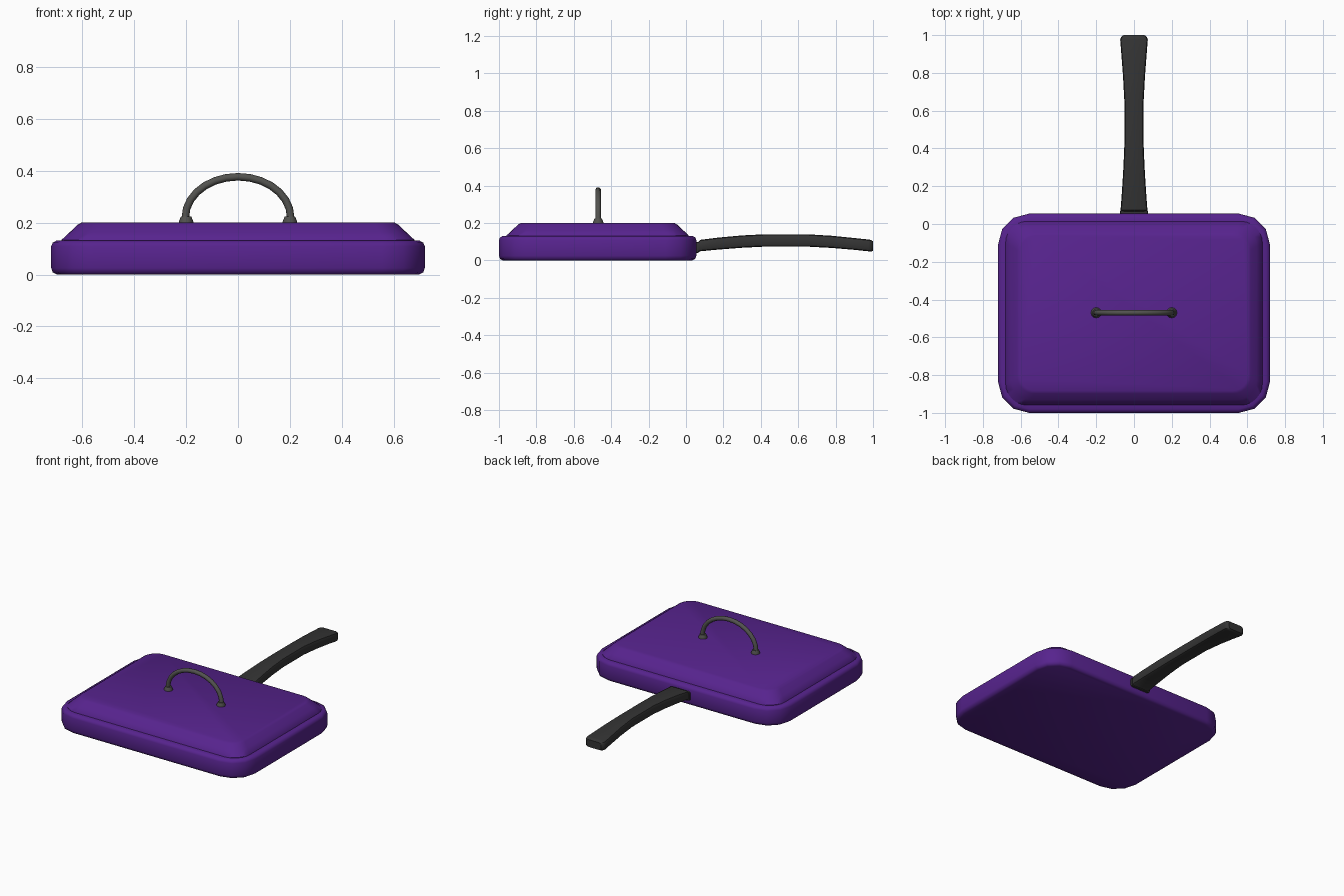
import bpy, bmesh, math
from mathutils import Vector

if "Cube" in bpy.data.objects:
    bpy.data.objects.remove(bpy.data.objects["Cube"])

CY = -0.4725  # centre of the pan along y


def material(name, rgb):
    m = bpy.data.materials.new(name)
    m.diffuse_color = (*rgb, 1)
    m.use_nodes = True
    m.node_tree.nodes["Principled BSDF"].inputs["Base Color"].default_value = m.diffuse_color
    return m


PURPLE = material("purple enamel", (0.095, 0.017, 0.27))
BLACK = material("black grip", (0.034, 0.034, 0.034))
GREY = material("grey metal", (0.085, 0.085, 0.078))


def rounded_rect(hx, hy, r, n):
    """Outline of a rectangle with n segments on each rounded corner."""
    pts = []
    for k, (sx, sy) in enumerate([(1, 1), (-1, 1), (-1, -1), (1, -1)]):
        for i in range(n + 1):
            a = math.pi / 2 * (k + i / n)
            pts.append((sx * (hx - r) + r * math.cos(a), sy * (hy - r) + r * math.sin(a)))
    return pts


def skin(name, rings, mat, angle=35):
    """Closed surface through a list of matching rings, capped at both ends."""
    bm = bmesh.new()
    loops = [[bm.verts.new(p) for p in ring] for ring in rings]
    for a, b in zip(loops, loops[1:]):
        for i in range(len(a)):
            j = (i + 1) % len(a)
            bm.faces.new((a[i], a[j], b[j], b[i]))
    bm.faces.new(loops[0][::-1])
    bm.faces.new(loops[-1])
    bmesh.ops.recalc_face_normals(bm, faces=bm.faces)
    me = bpy.data.meshes.new(name)
    bm.to_mesh(me)
    bm.free()
    me.materials.append(mat)
    ob = bpy.data.objects.new(name, me)
    bpy.context.collection.objects.link(ob)
    bpy.ops.object.select_all(action='DESELECT')
    ob.select_set(True)
    bpy.context.view_layer.objects.active = ob
    bpy.ops.object.shade_smooth_by_angle(angle=math.radians(angle))
    return ob


def level(hx, hy, r, z, n):
    return [(x, y + CY, z) for x, y in rounded_rect(hx, hy, r, n)]


# pan: outer wall, rim and hollow inside (inset from the full outline, height)
pan = [(0.022, 0.0), (0.006, 0.008), (0, 0.025), (0, 0.11), (0.006, 0.123),
       (0.02, 0.131), (0.055, 0.131), (0.065, 0.03)]
skin("pan", [level(0.72 - d, 0.5275 - d, 0.165 - d, z, 3) for d, z in pan], PURPLE, 50)

# lid: sloping sides up to a flat top
lid = [(0, 0.128), (0, 0.134), (0.03, 0.162), (0.062, 0.192), (0.076, 0.2)]
skin("lid", [level(0.68 - d, 0.487 - d, 0.115 - 0.4 * d, z, 6) for d, z in lid], PURPLE, 50)

# long handle: (y, half width, bottom, top)
grip = [(0.04, 0.066, 0.037, 0.08), (0.06, 0.071, 0.04, 0.09), (0.075, 0.071, 0.049, 0.11),
        (0.17, 0.064, 0.058, 0.122), (0.3, 0.056, 0.068, 0.134), (0.42, 0.051, 0.074, 0.14),
        (0.65, 0.051, 0.074, 0.14), (0.78, 0.058, 0.067, 0.132), (0.9, 0.067, 0.057, 0.12),
        (0.975, 0.073, 0.049, 0.112), (0.99, 0.068, 0.048, 0.11), (1.0, 0.056, 0.052, 0.102)]
skin("long_handle", [[(x, y, z + (lo + hi) / 2) for x, z in
                      rounded_rect(w, (hi - lo) / 2, 0.016, 2)] for y, w, lo, hi in grip], BLACK)

# collar where the handle meets the pan
skin("handle_collar", [[(x, y, z + 0.07) for x, z in rounded_rect(0.074, 0.03, 0.012, 2)]
                       for y in (0.045, 0.068)], BLACK)

# arched lid handle: round tube swept along a half ellipse
arch = []
N = 14
for i in range(N + 1):
    t = math.pi * i / N
    c = Vector((0.203 * math.cos(t), CY + 0.003, 0.22 + 0.157 * math.sin(t)))
    out = Vector((math.cos(t) / 0.203, 0, math.sin(t) / 0.157)).normalized()
    arch.append([c + 0.0145 * (out * math.cos(a) + Vector((0, 1, 0)) * math.sin(a))
                 for a in (math.tau * k / 10 for k in range(10))])
skin("lid_handle", arch, GREY, 40)

# small tapered feet under the arch
for side, s in (("left", -1), ("right", 1)):
    skin(f"lid_handle_foot_{side}",
         [[(s * 0.2 + r * math.cos(a), CY + 0.003 + r * math.sin(a), z)
           for a in (math.tau * k / 12 for k in range(12))]
          for r, z in ((0.028, 0.197), (0.028, 0.204), (0.02, 0.224))], GREY, 30)
